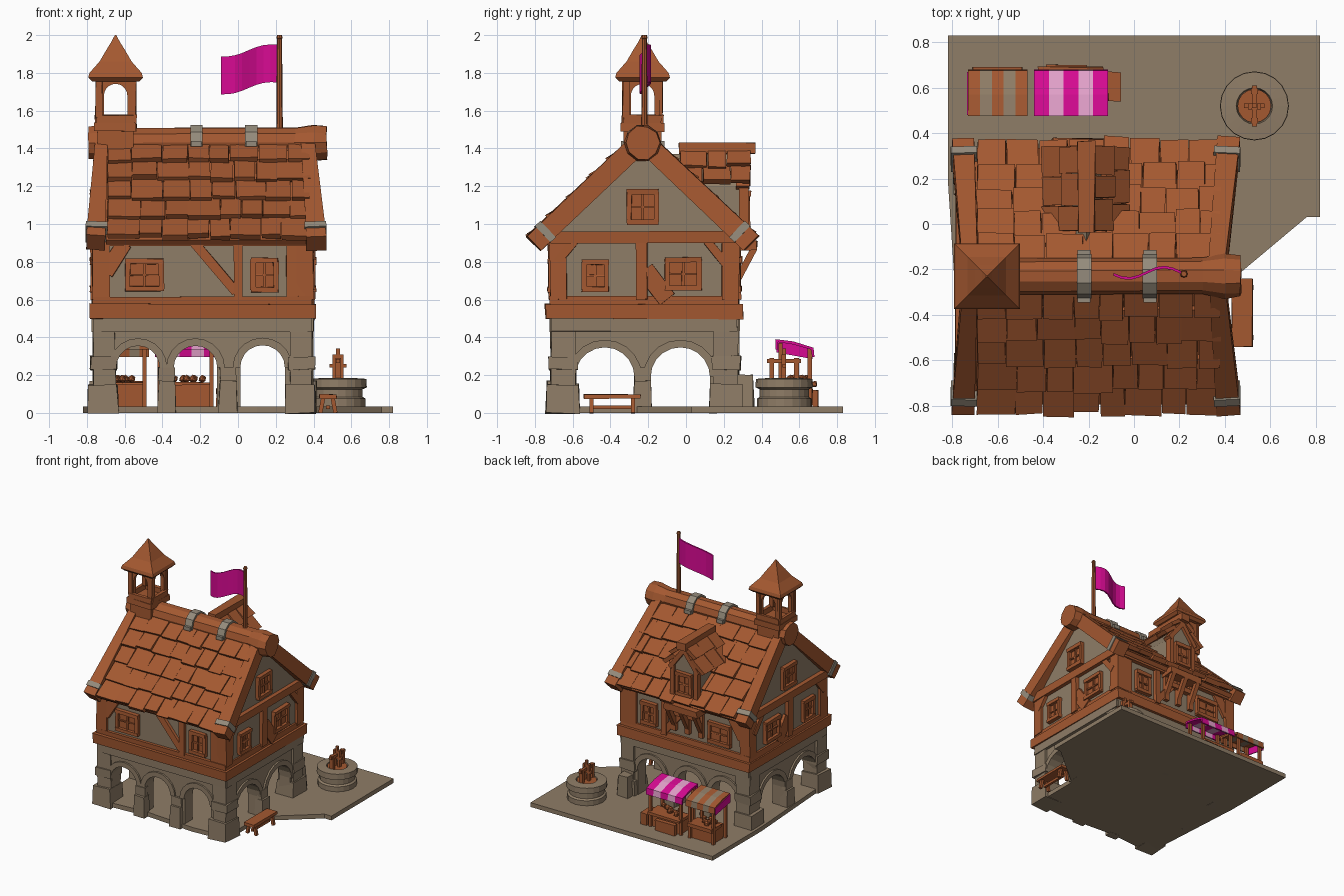
import bpy, bmesh, math, random
from mathutils import Vector as V, Matrix
random.seed(4)

def material(name, col):
    m = bpy.data.materials.new(name)
    m.diffuse_color = (*col, 1)
    return m

WOOD = material("orange timber", (0.37, 0.098, 0.03))
STONE = material("tan stone", (0.275, 0.205, 0.135))
METAL = material("grey metal", (0.30, 0.26, 0.20))
PINK = material("magenta cloth", (0.68, 0.003, 0.29))
PALE = material("pale pink cloth", (0.78, 0.36, 0.60))

# ---------- helpers ----------
def done(bm, name, mat):
    bmesh.ops.recalc_face_normals(bm, faces=bm.faces)
    me = bpy.data.meshes.new(name)
    bm.to_mesh(me)
    bm.free()
    me.materials.append(mat)
    ob = bpy.data.objects.new(name, me)
    bpy.context.collection.objects.link(ob)
    return ob

def loft(bm, rings, jit=0):
    vs = [[bm.verts.new(V(p) + V([random.uniform(-jit, jit) for _ in range(3)])) for p in r] for r in rings]
    n = len(vs[0])
    for a, b in zip(vs, vs[1:]):
        for i in range(n):
            bm.faces.new((a[i], a[(i + 1) % n], b[(i + 1) % n], b[i]))
    bm.faces.new(vs[0])
    bm.faces.new(vs[-1])

def rect(x0, x1, y0, y1, z):
    return [(x0, y0, z), (x1, y0, z), (x1, y1, z), (x0, y1, z)]

def box(bm, x0, x1, y0, y1, z0, z1, jit=0, taper=0):
    loft(bm, [rect(x0, x1, y0, y1, z0), rect(x0 + taper, x1 - taper, y0 + taper, y1 - taper, z1)], jit)

def beam(bm, p, q, w, h, up=(0, 0, 1), w2=None, jit=0):
    p, q = V(p), V(q)
    d = (q - p).normalized()
    s = d.cross(V(up)).normalized()
    u = s.cross(d)
    loft(bm, [[c + s * a * k / 2 + u * b * h / 2 for a, b in ((-1, -1), (1, -1), (1, 1), (-1, 1))]
              for c, k in ((p, w), (q, w2 or w))], jit)

def circle(cx, cy, r, z, n=16):
    return [(cx + r * math.cos(2 * math.pi * i / n), cy + r * math.sin(2 * math.pi * i / n), z) for i in range(n)]

def arc(c, r, spring, n=10):
    return [(c - r * math.cos(math.pi * i / n), spring + r * math.sin(math.pi * i / n)) for i in range(n + 1)]

def arch_wall(bm, f, u0, u1, z0, z1, arches, t):
    prof = [(u0, z1), (u0, z0)]
    for c, r, s in arches:
        prof += [(c - r, z0)] + arc(c, r, s) + [(c + r, z0)]
    prof += [(u1, z0), (u1, z1)]
    loft(bm, [[f(u, v, 0) for u, v in prof], [f(u, v, -t) for u, v in prof]])

def arch_trim(bm, f, c, r, s, w, d):
    prof = arc(c, r, s) + arc(c, r + w, s)[::-1]
    loft(bm, [[f(u, v, -0.02) for u, v in prof], [f(u, v, d) for u, v in prof]])

def bar(bm, f, u0, v0, u1, v1, w, d=0.03, w2=None):
    beam(bm, f(u0, v0, 0), f(u1, v1, 0), w, d * 2, f(0, 0, 1) - f(0, 0, 0), w2, 0.003)

def window(bm, f, u, v, w, h):
    bar(bm, f, u, v - h / 2, u, v + h / 2, w, 0.008)
    for s in (-1, 1):
        bar(bm, f, u + s * w / 2, v - h / 2, u + s * w / 2, v + h / 2, 0.026, 0.028)
        bar(bm, f, u - w / 2 - 0.012, v + s * h / 2, u + w / 2 + 0.012, v + s * h / 2, 0.028, 0.033)
    bar(bm, f, u, v - h / 2, u, v + h / 2, 0.014, 0.018)
    bar(bm, f, u - w / 2, v, u + w / 2, v, 0.012, 0.018)

def tiles(bm, o, a, d, n, a0, a1, rows, length, width, th=0.03):
    for k in range(rows):
        t = a0
        while t < a1 - 0.01:
            e = min(t + width * random.uniform(0.75, 1.25), a1)
            if a1 - e < width * 0.4:
                e = a1
            s0, s1 = k * length, (k + 1) * length + random.uniform(0.005, 0.035)
            lift = random.uniform(0, 0.012)
            loft(bm, [[o + a * x + d * s + n * (hh + z) for x, s, hh in
                       ((t, s0, 0), (e - 0.004, s0, 0), (e - 0.004, s1, th * 0.8 + lift), (t, s1, th * 0.8 + lift))]
                      for z in (-0.005, th)], 0.004)
            t = e

FACES = {"front": lambda u, v, d: V((u, -0.70 - d, v)), "back": lambda u, v, d: V((u, 0.26 + d, v)),
         "right": lambda u, v, d: V((0.38 + d, u, v)), "left": lambda u, v, d: V((-0.75 - d, u, v))}

# ---------- ground slab ----------
bm = bmesh.new()
plan = [(-0.82, 0.83), (0.82, 0.83), (0.82, 0.03), (0.76, 0.03), (0.39, -0.28), (0.39, -0.70), (0.1, -0.72),
        (-0.35, -0.69), (-0.76, -0.72), (-0.82, 0.2)]
loft(bm, [[(x, y, z) for x, y in plan] for z in (0, 0.035)])
done(bm, "ground_slab", STONE)

# ---------- stone arcade ----------
bm = bmesh.new()
for name, f in FACES.items():
    long = name in ("front", "back")
    arches = [(-0.53, 0.115, 0.24), (-0.225, 0.115, 0.24), (0.13, 0.118, 0.24)] if long else \
             [(-0.43, 0.157, 0.19), (-0.03, 0.157, 0.19)]
    arch_wall(bm, f, *((-0.75, 0.38) if long else (-0.69, 0.25)), 0.0, 0.5, arches, 0.1)
    for c, r, s in arches:
        arch_trim(bm, f, c, r, s, 0.04, 0.014)
    for u in ((-0.378, -0.053) if long else (-0.23,)):      # piers
        bar(bm, f, u, 0, u, 0.17, 0.10, 0.035, 0.085)
        bar(bm, f, u, 0.17, u, 0.24, 0.085, 0.018)
    lo, hi = (-0.76, 0.39) if long else (-0.71, 0.27)
    bar(bm, f, lo, 0.465, hi, 0.465, 0.07, 0.022)
for x, sx in ((-0.71, -1), (0.335, 1)):                      # corner piers
    for y in (-0.65, 0.215):
        box(bm, x - 0.06, x + 0.06, y - 0.065, y + 0.065, 0.14, 0.5, 0.006)
        box(bm, x - 0.085, x + 0.075, y - 0.09, y + 0.085, 0, 0.15, 0.006, 0.006)
        box(bm, x - 0.07, x + 0.07, y - 0.075, y + 0.075, 0.23, 0.3, 0.006)
box(bm, 0.27, 0.37, 0.27, 0.36, 0.03, 0.2, 0.006, 0.01)
done(bm, "stone_arcade", STONE)

# ---------- plaster upper storey ----------
bm = bmesh.new()
prof = [(-0.70, 0.48), (0.26, 0.48), (0.26, 0.93), (-0.22, 1.42), (-0.70, 0.93)]
loft(bm, [[(x, y, z) for y, z in prof] for x in (-0.75, 0.38)])
dorm = [(-0.325, 0.9), (-0.095, 0.9), (-0.095, 1.2), (-0.21, 1.37), (-0.325, 1.2)]
loft(bm, [[(x, y, z) for x, z in dorm] for y in (-0.1, 0.31)])
done(bm, "plaster_walls", STONE)

# ---------- timber frame and windows ----------
bm = bmesh.new()
box(bm, -0.785, 0.41, -0.745, 0.30, 0.50, 0.575, 0.006)
box(bm, -0.77, 0.395, -0.725, 0.28, 0.57, 0.615, 0.005)
for x in (-0.725, 0.355):
    for y in (-0.675, 0.235):
        box(bm, x - 0.045, x + 0.045, y - 0.045, y + 0.045, 0.6, 0.95, 0.004)
for name, f in FACES.items():
    if name in ("front", "back"):
        bar(bm, f, -0.75, 0.92, 0.38, 0.92, 0.07)
        bar(bm, f, 0.0, 0.6, 0.0, 0.92, 0.045)
        bar(bm, f, -0.23, 0.90, -0.01, 0.64, 0.05, 0.024)
        bar(bm, f, -0.70, 0.74, -0.60, 0.90, 0.08, 0.02)
        bar(bm, f, 0.305, 0.60, 0.305, 0.92, 0.10, 0.02)
        window(bm, f, -0.495, 0.73, 0.18, 0.145)
        window(bm, f, 0.14, 0.73, 0.12, 0.155)
    else:
        bar(bm, f, -0.72, 0.93, 0.28, 0.93, 0.06, 0.035)
        bar(bm, f, -0.235, 0.60, -0.235, 0.92, 0.06)
        bar(bm, f, -0.22, 0.76, -0.10, 0.60, 0.10, 0.022)
        bar(bm, f, -0.68, 0.80, -0.59, 0.91, 0.045, 0.024)
        bar(bm, f, 0.22, 0.78, 0.11, 0.91, 0.045, 0.024)
        window(bm, f, -0.48, 0.725, 0.12, 0.145)
        window(bm, f, -0.015, 0.735, 0.17, 0.15)
        window(bm, f, -0.23, 1.09, 0.145, 0.16)
done(bm, "timber_frame", WOOD)

# ---------- main roof ----------
R = V((0, -0.23, 1.44))
bm, boards, straps = bmesh.new(), bmesh.new(), bmesh.new()
for s in (-1, 1):
    d = V((0, s * 0.57, -0.54)).normalized()
    n = V((0, s * 0.54, 0.57)).normalized()
    L = 0.77
    tiles(bm, R + d * 0.03, V((1, 0, 0)), d, n, -0.69, 0.385, 5, (L - 0.04) / 5, 0.14)
    beam(bm, R + V((-0.15, 0, 0)) - n * 0.01, R + V((-0.15, 0, 0)) + d * L - n * 0.01, 1.10, 0.035, n)
    for x0, x1 in ((-0.72, -0.752), (0.365, 0.415)):         # barge boards
        p, q = R + V((x0, 0, 0)) + n * 0.005, R + V((x1, 0, 0)) + d * 0.79 + n * 0.005
        beam(boards, p, q, 0.07, 0.105, n, 0.10, 0.005)
        a, b = p.lerp(q, 0.87), p.lerp(q, 0.92)
        beam(straps, a, b, 0.115, 0.12, n)
done(bm, "roof_tiles", WOOD)

def octa(x, r, cz=1.43):
    return [(x, -0.23 + b, cz + c) for b, c, _ in circle(0, 0, r, 0, 10)]
loft(boards, [octa(-0.79, 0.088), octa(-0.7, 0.098), octa(-0.6, 0.08), octa(0.3, 0.08), octa(0.40, 0.097), octa(0.47, 0.09)], 0.004)
done(boards, "barge_boards_and_ridge", WOOD)
for x in (-0.22, 0.07):
    loft(straps, [octa(x - 0.032, 0.098), octa(x + 0.032, 0.098)])
    box(straps, x - 0.028, x + 0.028, -0.345, -0.115, 1.41, 1.44)
done(straps, "metal_straps", METAL)

# ---------- dormer ----------
bm = bmesh.new()
for s in (-1, 1):
    d = V((s * 0.15, 0, -0.2)).normalized()
    n = V((s * 0.2, 0, 0.15)).normalized()
    o = V((-0.21, 0, 1.385))
    tiles(bm, o, V((0, 1, 0)), d, n, -0.03 , 0.345, 2, 0.112, 0.13, 0.028)
    beam(bm, o + V((0, 0.30, 0)) - n * 0.015, o + V((0, 0.30, 0)) + d * 0.23 - n * 0.015, 0.07, 0.035, n)
    box(bm, -0.21 + s * 0.105 - 0.018, -0.21 + s * 0.105 + 0.018, 0.28, 0.33, 0.93, 1.22)
beam(bm, (-0.21, -0.04, 1.40), (-0.21, 0.365, 1.40), 0.075, 0.055, jit=0.004)
dormer_face = lambda u, v, d: V((u, 0.31 + d, v))
window(bm, dormer_face, -0.21, 1.08, 0.12, 0.16)
# bracketed shelf below the dormer
box(bm, -0.36, -0.06, 0.25, 0.375, 0.86, 0.91, 0.005)
for x in (-0.33, -0.21, -0.09):
    beam(bm, (x, 0.27, 0.70), (x, 0.36, 0.87), 0.035, 0.035)
    box(bm, x - 0.02, x + 0.02, 0.25, 0.29, 0.66, 0.87)
box(bm, -0.33, -0.09, 0.255, 0.30, 0.79, 0.83)
done(bm, "dormer", WOOD)

# ---------- bell tower ----------
T = V((-0.648, -0.23, 0))
bm = bmesh.new()
tx, ty = T.x, T.y
box(bm, tx - 0.095, tx + 0.095, ty - 0.1, ty + 0.1, 1.38, 1.50)
box(bm, tx - 0.112, tx + 0.112, ty - 0.115, ty + 0.115, 1.49, 1.535, 0.004)
for k in range(4):
    rot = Matrix.Rotation(k * math.pi / 2, 3, 'Z')
    f = lambda u, v, d, rot=rot: T + rot @ V((u, -0.098 - d, v))
    arch_wall(bm, f, -0.098, 0.098, 1.57, 1.79, [(0, 0.062, 1.68)], 0.03)
    bar(bm, f, -0.1, 1.555, 0.1, 1.555, 0.045, 0.012)
    bar(bm, f, -0.088, 1.56, -0.088, 1.78, 0.034, 0.01)
rings = [(0.125, 1.755), (0.145, 1.775), (0.138, 1.80), (0.085, 1.86), (0.05, 1.92), (0.022, 1.965), (0.004, 2.0)]
loft(bm, [rect(tx - r, tx + r, ty - r, ty + r, z) for r, z in rings])
done(bm, "bell_tower", WOOD)

# ---------- flag ----------
bm = bmesh.new()
loft(bm, [circle(0.22, -0.22, r, z, 8) for r, z in ((0.018, 1.45), (0.013, 1.98), (0.017, 1.985), (0.012, 2.0))])
done(bm, "flag_pole", WOOD)
bm = bmesh.new()
wave = []
for i in range(9):
    t = i / 8
    x, y = 0.21 - 0.30 * t, -0.215 + 0.025 * math.sin(t * 6.0)
    z = 1.85 - 0.06 * t + 0.012 * math.sin(t * 6)
    wave.append([(x, y - 0.006, z - 0.10), (x, y + 0.006, z - 0.10), (x, y + 0.006, z + 0.10), (x, y - 0.006, z + 0.10)])
loft(bm, wave)
done(bm, "flag", PINK)

# ---------- market stalls ----------
def stall(x0, x1, ma, mb, name):
    w = (x1 - x0) / 5
    for mat, odd in ((ma, 0), (mb, 1)):
        bm = bmesh.new()
        for i in range(odd, 5, 2):
            a, b = x0 + i * w, x0 + (i + 1) * w
            edge = [(0.475, 0.335), (0.475, 0.39), (0.57, 0.378), (0.675, 0.345), (0.68, 0.295), (0.668, 0.295),
                    (0.662, 0.335), (0.57, 0.362), (0.487, 0.375), (0.487, 0.335)]
            loft(bm, [[(x, y, z) for y, z in edge] for x in (a, b)])
        done(bm, name + "_awning_stripes", mat)
    bm = bmesh.new()
    for x in (x0 + 0.025, x1 - 0.025):
        for y, h in ((0.50, 0.37), (0.655, 0.34)):
            box(bm, x - 0.011, x + 0.011, y - 0.011, y + 0.011, 0.03, h)
    box(bm, x0 + 0.03, x1 - 0.03, 0.52, 0.65, 0.03, 0.15, 0.004)
    box(bm, x0 + 0.02, x1 - 0.02, 0.55, 0.69, 0.14, 0.165, 0.004)
    for i in range(8):
        cx, cy = random.uniform(x0 + 0.06, x1 - 0.06), random.uniform(0.55, 0.65)
        bmesh.ops.create_icosphere(bm, subdivisions=1, radius=0.022, matrix=Matrix.Translation((cx, cy, 0.18)))
    done(bm, name + "_counter", WOOD)

stall(-0.44, -0.115, PINK, PALE, "pink_stall")
stall(-0.73, -0.47, WOOD, STONE, "tan_stall")
bm = bmesh.new()
loft(bm, [[(x, y, z) for y, z in ((0.48, 0.32), (0.67, 0.285), (0.67, 0.34), (0.48, 0.385))] for x in (-0.736, -0.729)])
done(bm, "stall_side_cloth", PINK)
bm = bmesh.new()
box(bm, -0.115, -0.058, 0.54, 0.67, 0.03, 0.13, 0.003)
box(bm, -0.39, -0.21, 0.67, 0.70, 0.03, 0.12, 0.003)
done(bm, "crates", WOOD)

# ---------- well ----------
bm = bmesh.new()
loft(bm, [circle(0.53, 0.52, r, z, 20) for r, z in
          ((0.145, 0.03), (0.145, 0.075), (0.13, 0.085), (0.13, 0.125), (0.152, 0.135), (0.15, 0.18), (0.08, 0.185), (0.075, 0.165))])
done(bm, "well_stone", STONE)
bm = bmesh.new()
loft(bm, [circle(0.53, 0.52, 0.074, z, 16) for z in (0.15, 0.18)])
for y in (0.455, 0.585):
    box(bm, 0.515, 0.545, y - 0.012, y + 0.012, 0.17, 0.29)
beam(bm, (0.53, 0.43, 0.275), (0.53, 0.61, 0.275), 0.022, 0.022)
for x in (0.51, 0.55):
    box(bm, x - 0.009, x + 0.009, 0.505, 0.53, 0.17, 0.31)
box(bm, 0.52, 0.54, 0.51, 0.53, 0.26, 0.34)
beam(bm, (0.485, 0.52, 0.25), (0.575, 0.52, 0.25), 0.02, 0.02)
done(bm, "well_winch", WOOD)

# ---------- bench ----------
bm = bmesh.new()
box(bm, 0.43, 0.522, -0.54, -0.24, 0.075, 0.098, 0.003)
for y in (-0.50, -0.28):
    for s in (-1, 1):
        beam(bm, (0.476 + s * 0.04, y, 0), (0.476 + s * 0.025, y, 0.08), 0.022, 0.022, (0, 1, 0))
beam(bm, (0.476, -0.5, 0.03), (0.476, -0.28, 0.03), 0.02, 0.02)
done(bm, "bench", WOOD)
